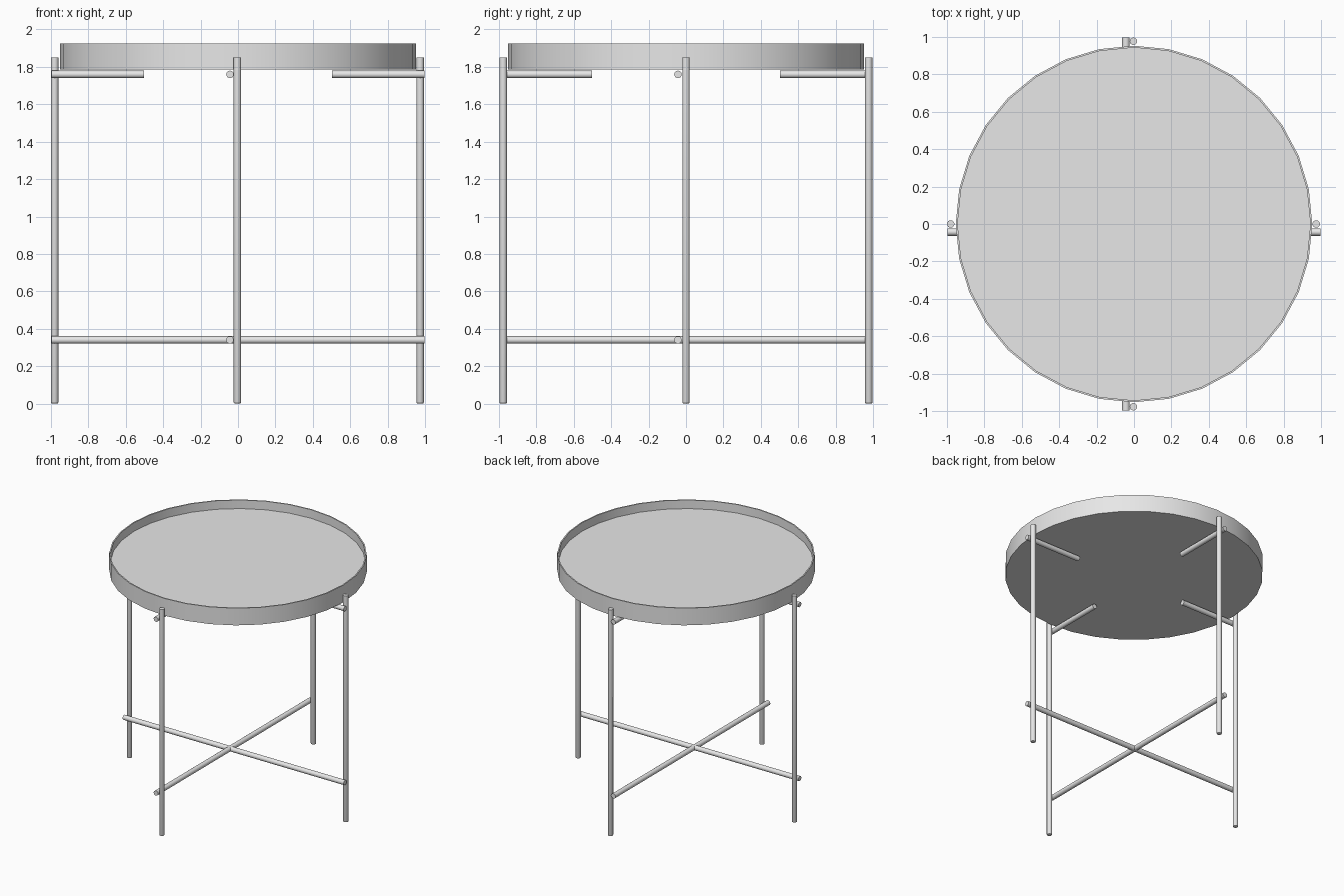
import bpy
import bmesh
import math
from mathutils import Matrix, Vector

cube = bpy.data.objects.get("Cube")
if cube:
    bpy.data.objects.remove(cube, do_unlink=True)

grey = bpy.data.materials.new("light grey metal")
grey.use_nodes = True
grey.diffuse_color = (0.8, 0.8, 0.8, 1)
grey.node_tree.nodes["Principled BSDF"].inputs["Base Color"].default_value = (0.8, 0.8, 0.8, 1)

ROD = 0.02          # radius of every rod
LEG_RING = 0.977    # distance of the legs from the centre
REACH = 0.998       # distance of the bar ends from the centre
BAR_SHIFT = -0.043  # bars pass beside the legs
LOW_BAR, HIGH_BAR = 0.34, 1.76


def finish(bm, name):
    bmesh.ops.recalc_face_normals(bm, faces=bm.faces)
    mesh = bpy.data.meshes.new(name)
    bm.to_mesh(mesh)
    bm.free()
    mesh.materials.append(grey)
    obj = bpy.data.objects.new(name, mesh)
    bpy.context.collection.objects.link(obj)
    bpy.ops.object.select_all(action='DESELECT')
    obj.select_set(True)
    bpy.context.view_layer.objects.active = obj
    bpy.ops.object.shade_smooth_by_angle(angle=math.radians(40))
    return obj


def rod(name, start, end, round_foot=False):
    """Capped round rod between two points."""
    start, end = Vector(start), Vector(end)
    axis = end - start
    bm = bmesh.new()
    bmesh.ops.create_cone(bm, cap_ends=True, segments=16, radius1=ROD, radius2=ROD,
                          depth=axis.length)
    if round_foot:
        low = [e for e in bm.edges if all(v.co.z < 0 for v in e.verts)]
        bmesh.ops.bevel(bm, geom=low, offset=0.007, segments=2, profile=0.5, affect='EDGES')
    turn = axis.to_track_quat('Z', 'Y').to_matrix().to_4x4()
    bm.transform(Matrix.Translation((start + end) / 2) @ turn)
    return finish(bm, name)


# Tray: a raised floor inside a thin rim, turned from one profile
profile = [(0, 1.785), (0.953, 1.785), (0.953, 1.925), (0.943, 1.925), (0.943, 1.855), (0, 1.855)]
bm = bmesh.new()
points = [bm.verts.new((r, 0, z)) for r, z in profile]
edges = [bm.edges.new(pair) for pair in zip(points, points[1:])]
bmesh.ops.spin(bm, geom=points + edges, cent=(0, 0, 0), axis=(0, 0, 1),
               angle=math.tau, steps=32, use_duplicate=False)
bmesh.ops.remove_doubles(bm, verts=bm.verts, dist=0.0005)
finish(bm, "tray")

# Legs and the short upper supports, one of each per side
sides = {"left": (1, 0), "right": (-1, 0), "front": (0, -1), "back": (0, 1)}
for side, (dx, dy) in sides.items():
    x, y = dx * LEG_RING - 0.003, dy * LEG_RING
    rod(side + "_leg", (x, y, 0), (x, y, 1.85), round_foot=True)
    ox, oy = abs(dy) * BAR_SHIFT, abs(dx) * BAR_SHIFT
    rod(side + "_tray_support",
        (dx * 0.503 + ox, dy * 0.503 + oy, HIGH_BAR),
        (dx * REACH + ox, dy * REACH + oy, HIGH_BAR))

# Crossed lower bars
rod("cross_bar_sideways", (-REACH, BAR_SHIFT, LOW_BAR), (REACH, BAR_SHIFT, LOW_BAR))
rod("cross_bar_lengthways", (BAR_SHIFT, -REACH, LOW_BAR), (BAR_SHIFT, REACH, LOW_BAR))
